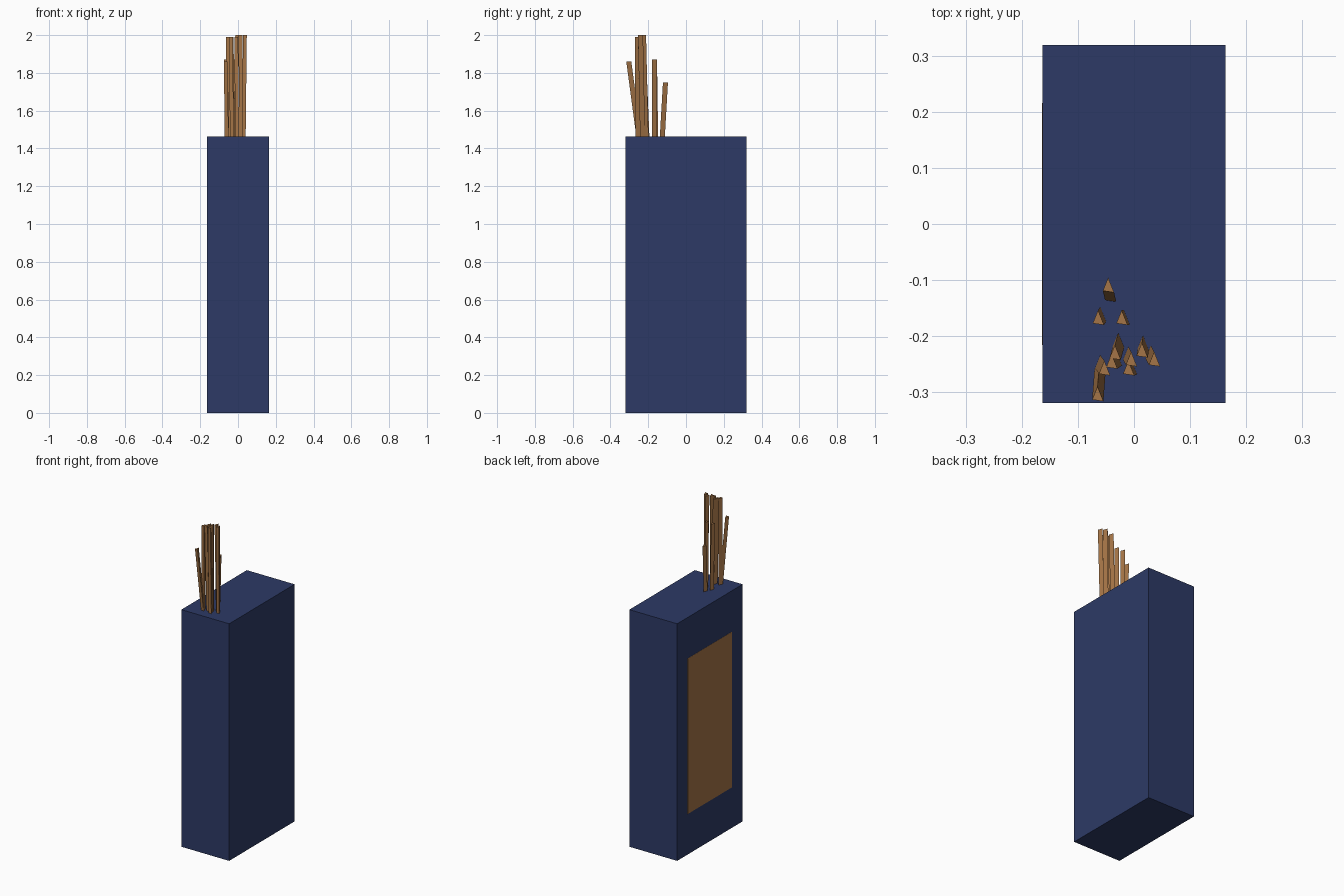
import bpy, bmesh
from mathutils import Vector

if "Cube" in bpy.data.objects:
    bpy.data.objects.remove(bpy.data.objects["Cube"])


def material(name, color):
    m = bpy.data.materials.new(name)
    m.diffuse_color = (*color, 1)
    m.use_nodes = True
    m.node_tree.nodes["Principled BSDF"].inputs["Base Color"].default_value = m.diffuse_color
    return m


blue = material("navy", (0.026, 0.042, 0.133))
wood = material("wood", (0.376, 0.178, 0.063))


def make_object(name, bm, mat):
    bmesh.ops.recalc_face_normals(bm, faces=bm.faces)
    mesh = bpy.data.meshes.new(name)
    bm.to_mesh(mesh)
    bm.free()
    mesh.materials.append(mat)
    ob = bpy.data.objects.new(name, mesh)
    bpy.context.collection.objects.link(ob)


def box(name, lo, hi, mat):
    lo, hi = Vector(lo), Vector(hi)
    bm = bmesh.new()
    bmesh.ops.create_cube(bm, size=1)
    bmesh.ops.scale(bm, vec=hi - lo, verts=bm.verts)
    bmesh.ops.translate(bm, vec=(lo + hi) / 2, verts=bm.verts)
    make_object(name, bm, mat)


# Tall carton body and the flat panel on its left side
box("carton", (-0.163, -0.319, 0), (0.163, 0.319, 1.463), blue)
box("side_panel", (-0.1638, -0.216, 0.25), (-0.16, 0.216, 1.21), wood)

# Triangular sticks: foot x, y, then tip x, y, z
SECTION = [(0.0, 0.0145), (-0.0095, -0.009), (0.0105, -0.012)]
FOOT_Z = 1.455
sticks = [
    (-0.042, -0.127, -0.046, -0.110, 1.75),
    (-0.060, -0.162, -0.064, -0.168, 1.87),
    (-0.018, -0.168, -0.022, -0.168, 1.87),
    (0.016, -0.213, 0.014, -0.226, 2.00),
    (0.030, -0.231, 0.036, -0.242, 2.00),
    (-0.028, -0.208, -0.034, -0.230, 1.99),
    (-0.010, -0.233, -0.005, -0.242, 2.00),
    (-0.032, -0.240, -0.040, -0.246, 1.99),
    (-0.060, -0.248, -0.053, -0.258, 1.99),
    (-0.005, -0.256, -0.010, -0.258, 1.99),
    (-0.061, -0.250, -0.065, -0.304, 1.86),
]
for i, (fx, fy, tx, ty, tz) in enumerate(sticks):
    bm = bmesh.new()
    foot = [bm.verts.new((fx + x, fy + y, FOOT_Z)) for x, y in SECTION]
    tip = [bm.verts.new((tx + x, ty + y, tz)) for x, y in SECTION]
    bm.faces.new(foot[::-1])
    bm.faces.new(tip)
    for k in range(3):
        n = (k + 1) % 3
        bm.faces.new((foot[k], foot[n], tip[n], tip[k]))
    make_object(f"stick_{i + 1}", bm, wood)
